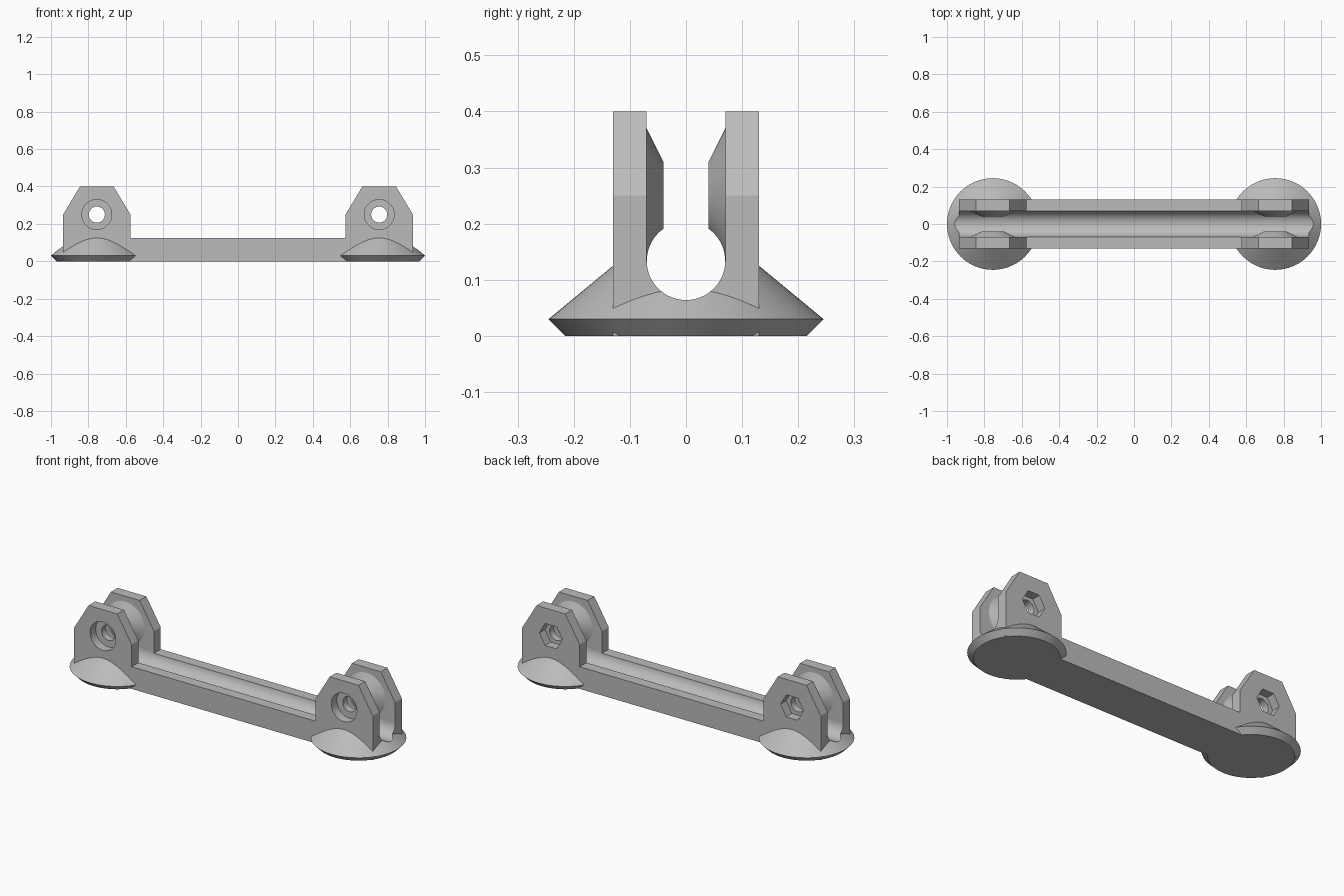
import bpy
import bmesh
from math import cos, sin, pi, radians

if "Cube" in bpy.data.objects:
    bpy.data.objects.remove(bpy.data.objects["Cube"], do_unlink=True)

grey = bpy.data.materials.new("plain grey")
grey.use_nodes = True
grey.diffuse_color = (0.5, 0.5, 0.5, 1)
grey.node_tree.nodes["Principled BSDF"].inputs["Base Color"].default_value = (0.5, 0.5, 0.5, 1)

AXES = {
    "x": lambda u, v, h: (h, u, v),
    "y": lambda u, v, h: (u, h, v),
    "z": lambda u, v, h: (u, v, h),
}
END_X, HOLE_Z = 0.755, 0.25
GROOVE_R, GROOVE_Z = 0.07, 0.134


def loft(name, axis, sections):
    """Capped solid through (outline, height) sections along an axis."""
    bm = bmesh.new()
    rings = [[bm.verts.new(AXES[axis](u, v, h)) for u, v in outline] for outline, h in sections]
    count = len(rings[0])
    for low, high in zip(rings, rings[1:]):
        for i in range(count):
            j = (i + 1) % count
            bm.faces.new((low[i], low[j], high[j], high[i]))
    bm.faces.new(rings[0])
    bm.faces.new(rings[-1])
    bmesh.ops.recalc_face_normals(bm, faces=bm.faces)
    mesh = bpy.data.meshes.new(name)
    bm.to_mesh(mesh)
    bm.free()
    mesh.materials.append(grey)
    obj = bpy.data.objects.new(name, mesh)
    bpy.context.collection.objects.link(obj)
    return obj


def circle(radius, u=0, v=0, sides=64):
    return [(u + radius * cos(2 * pi * i / sides), v + radius * sin(2 * pi * i / sides))
            for i in range(sides)]


def combine(target, tool, operation):
    """Apply a boolean and discard the tool."""
    mod = target.modifiers.new("combine", "BOOLEAN")
    mod.operation, mod.solver, mod.object = operation, "EXACT", tool
    bpy.context.view_layer.objects.active = target
    bpy.ops.object.modifier_apply(modifier=mod.name)
    bpy.data.objects.remove(tool, do_unlink=True)


# Rail with a chamfered upright ear at each end
half = [(0.575, 0.125), (0.575, 0.25), (0.665, 0.4), (0.845, 0.4), (0.935, 0.25), (0.935, 0)]
profile = half + [(-x, z) for x, z in reversed(half)]
body = loft("mounting_bracket", "y", [(profile, -0.13), (profile, 0.13)])

# Conical foot under each end
for x in (-END_X, END_X):
    foot = loft("foot", "z", [(circle(0.215, x), 0), (circle(0.245, x), 0.03),
                              (circle(0.06, x), 0.183)])
    combine(body, foot, "UNION")

# Round-bottomed slot along the whole length
channel = [(GROOVE_R * cos(a), GROOVE_Z + GROOVE_R * sin(a))
           for a in (pi + pi * i / 32 for i in range(33))]
channel += [(GROOVE_R, 0.6), (-GROOVE_R, 0.6)]
combine(body, loft("slot_cutter", "x", [(channel, -1.2), (channel, 1.2)]), "DIFFERENCE")

# Tapered bosses on the inner faces of the ears
for x in (-END_X, END_X):
    for side in (-1, 1):
        wide, tip = circle(0.12, x, HOLE_Z), circle(0.06, x, HOLE_Z)
        boss = loft("boss", "y", [(tip, side * 0.04), (wide, side * 0.07), (wide, side * 0.1)])
        combine(body, boss, "UNION")

# Groove clearance through the bosses
clear = circle(GROOVE_R - 0.0002, 0, GROOVE_Z)
combine(body, loft("groove_cutter", "x", [(clear, -1.2), (clear, 1.2)]), "DIFFERENCE")

# Bolt holes, round head recesses in front and hexagonal nut recesses behind
for x in (-END_X, END_X):
    for outline, start, end in ((circle(0.043, x, HOLE_Z), -0.3, 0.3),
                                (circle(0.08, x, HOLE_Z), -0.3, -0.08),
                                (circle(0.072, x, HOLE_Z, 6), 0.08, 0.3)):
        combine(body, loft("hole_cutter", "y", [(outline, start), (outline, end)]), "DIFFERENCE")

# Smooth the round surfaces and keep the edges sharp
bpy.ops.object.select_all(action="DESELECT")
body.select_set(True)
bpy.context.view_layer.objects.active = body
bpy.ops.object.shade_smooth_by_angle(angle=radians(20))
